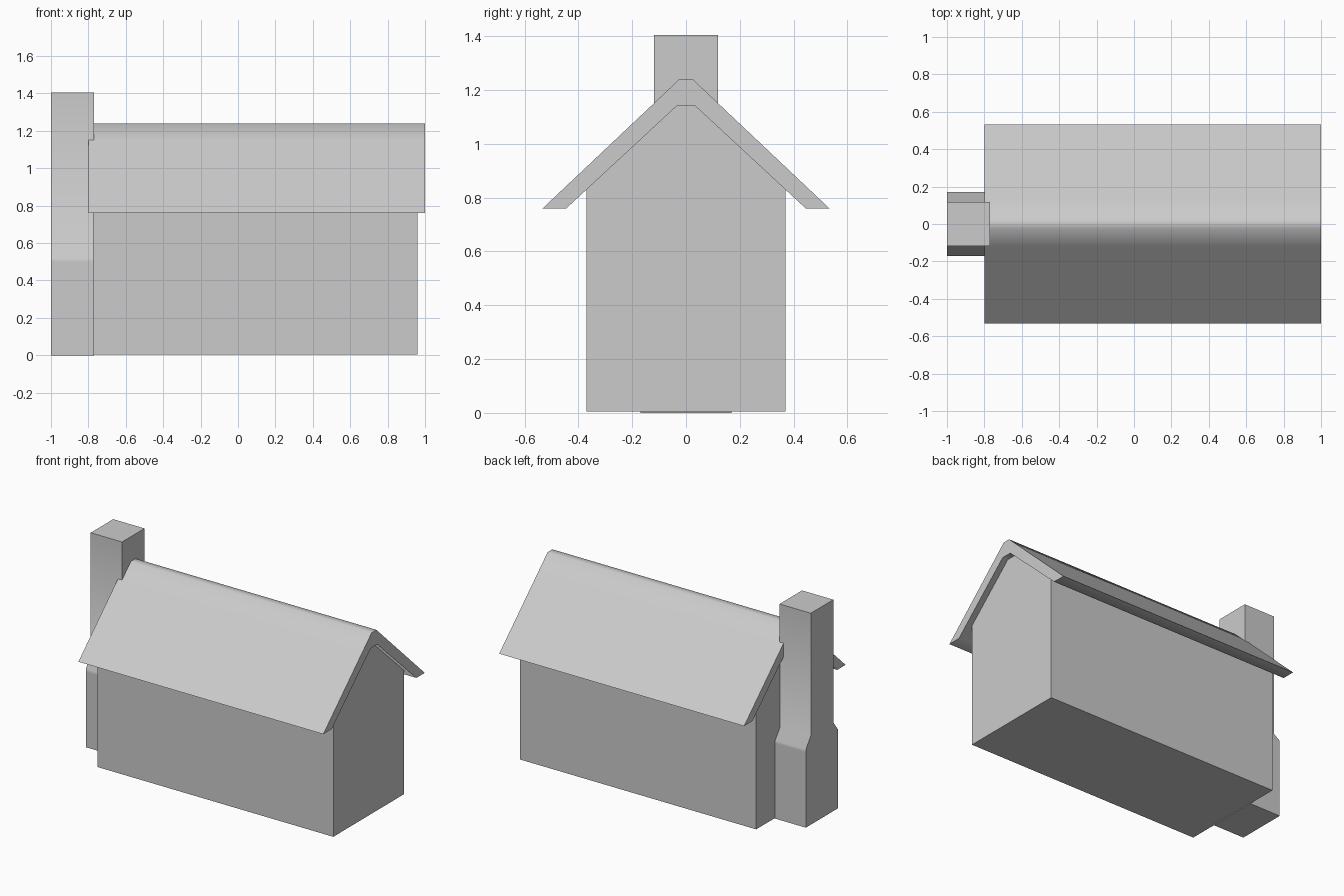
import bpy, bmesh, math

if "Cube" in bpy.data.objects:
    bpy.data.objects.remove(bpy.data.objects["Cube"])


def extrude_profile(name, half, x0, x1, smooth=False):
    """Mirror a half profile (y, z) across y = 0 and extrude it along x."""
    outline = half + [(-y, z) for y, z in reversed(half)]
    bm = bmesh.new()
    face = bm.faces.new([bm.verts.new((x0, y, z)) for y, z in outline])
    result = bmesh.ops.extrude_face_region(bm, geom=[face], use_keep_orig=True)
    moved = [v for v in result["geom"] if isinstance(v, bmesh.types.BMVert)]
    bmesh.ops.translate(bm, verts=moved, vec=(x1 - x0, 0, 0))
    bmesh.ops.recalc_face_normals(bm, faces=bm.faces)
    mesh = bpy.data.meshes.new(name)
    bm.to_mesh(mesh)
    bm.free()
    obj = bpy.data.objects.new(name, mesh)
    bpy.context.collection.objects.link(obj)
    if smooth:
        bpy.ops.object.select_all(action="DESELECT")
        obj.select_set(True)
        bpy.context.view_layer.objects.active = obj
        bpy.ops.object.shade_smooth_by_angle(angle=math.radians(60))
    return obj


# Gabled walls
extrude_profile("walls", [(0.035, 1.14), (0.37, 0.832), (0.37, 0.005)],
                -0.775, 0.96)

# Roof shell, overhanging the eaves and gables
extrude_profile("roof", [(0.025, 1.24), (0.12, 1.15), (0.533, 0.76),
                         (0.445, 0.76), (0.035, 1.14)],
                -0.80, 1.0, smooth=True)

# Chimney with a wide base and sloped shoulders
extrude_profile("chimney", [(0.118, 1.405), (0.118, 0.59), (0.17, 0.52),
                            (0.17, 0.50), (0.17, 0.0)],
                -1.0, -0.77, smooth=True)
